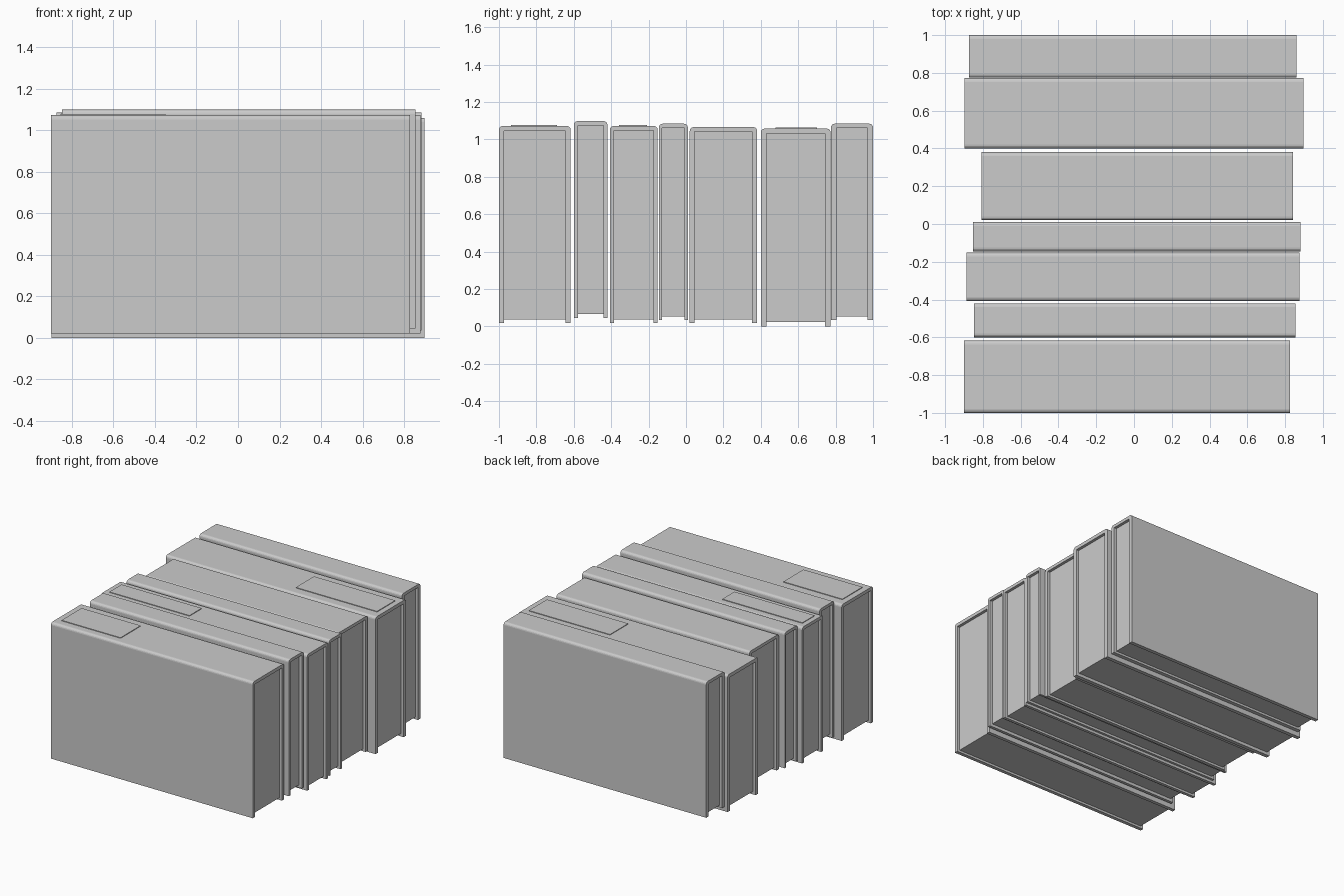
import bpy, bmesh, math

if "Cube" in bpy.data.objects:
    bpy.data.objects.remove(bpy.data.objects["Cube"])


def extrude_x(name, profile, x0, x1):
    """Extrude a (y, z) outline along x."""
    bm = bmesh.new()
    face = bm.faces.new([bm.verts.new((x0, y, z)) for y, z in profile])
    ext = bmesh.ops.extrude_face_region(bm, geom=[face])
    new = [v for v in ext["geom"] if isinstance(v, bmesh.types.BMVert)]
    bmesh.ops.translate(bm, verts=new, vec=(x1 - x0, 0, 0))
    bmesh.ops.recalc_face_normals(bm, faces=bm.faces)
    mesh = bpy.data.meshes.new(name)
    bm.to_mesh(mesh)
    bm.free()
    obj = bpy.data.objects.new(name, mesh)
    bpy.context.collection.objects.link(obj)
    return obj


def box(name, x0, x1, y0, y1, z0, z1):
    return extrude_x(name, [(y0, z0), (y1, z0), (y1, z1), (y0, z1)], x0, x1)


def arc(cy, cz, r, a0, a1, n=4):
    angles = [math.radians(a0 + (a1 - a0) * i / n) for i in range(n + 1)]
    return [(cy + r * math.cos(a), cz + r * math.sin(a)) for a in angles]


def book(i, x0, x1, y0, y1, z0, z1, t, pages_z0, pages_z1, label):
    # Hard cover: U-shaped section, spine up, rounded spine corners
    r = 0.02
    profile = [(y0 + t, z0), (y0, z0)]
    profile += arc(y0 + r, z1 - r, r, 180, 90)
    profile += arc(y1 - r, z1 - r, r, 90, 0)
    profile += [(y1, z0), (y1 - t, z0), (y1 - t, pages_z1), (y0 + t, pages_z1)]
    extrude_x(f"book_{i}_cover", profile, x0, x1)
    # Page block, recessed at both ends and at the open bottom
    inset = 0.022
    box(f"book_{i}_pages", x0 + inset, x1 - inset,
        y0 + t, y1 - t, pages_z0, pages_z1)
    # Thin blank label on the spine
    if label:
        lx0, lx1, ly0, ly1 = label
        box(f"book_{i}_label", lx0, lx1, ly0, ly1, z1 - 0.005, z1 + 0.005)


# x range, y range, z range, cover thickness, page z range, label rectangle
books = [
    (-.90, .827, -1.0, -.617, .02, 1.072, .027, .037, 1.046, (-.855, -.35, -.935, -.69)),
    (-.848, .855, -.60, -.42, .045, 1.098, .022, .068, 1.075, None),
    (-.888, .877, -.407, -.152, .02, 1.072, .023, .037, 1.048, (-.85, -.165, -.357, -.208)),
    (-.852, .882, -.145, .01, .035, 1.084, .018, .053, 1.06, None),
    (-.808, .843, .02, .38, .02, 1.066, .026, .037, 1.042, None),
    (-.897, .897, .40, .773, 0.0, 1.058, .03, .024, 1.031, (.16, .855, .478, .70)),
    (-.873, .86, .775, 1.0, .036, 1.084, .029, .053, 1.06, None),
]
for i, b in enumerate(books, 1):
    book(i, *b)
